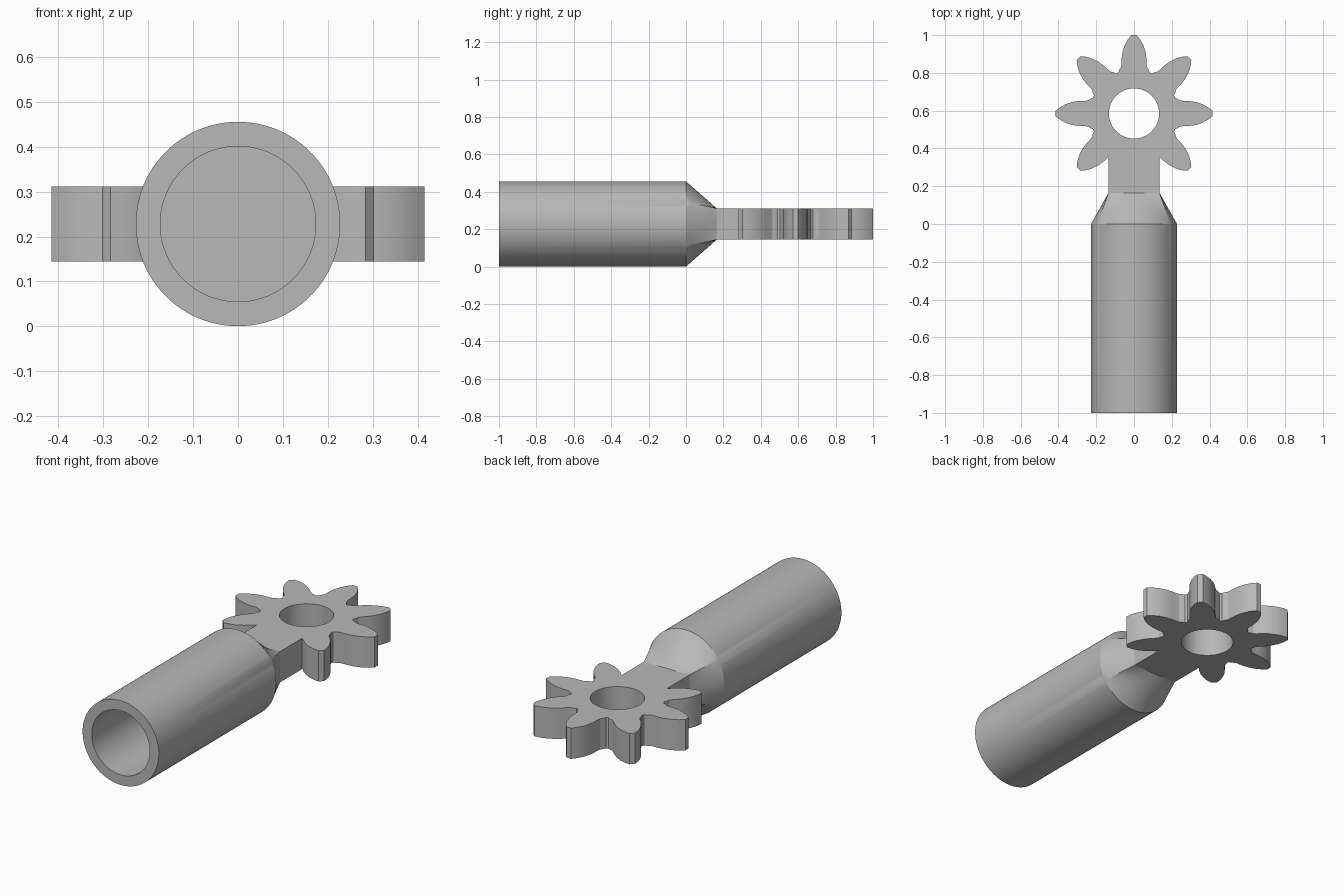
import bpy, bmesh
from math import sin, cos, pi, radians, atan2
from mathutils import Vector

cube = bpy.data.objects.get("Cube")
if cube:
    bpy.data.objects.remove(cube, do_unlink=True)

AXIS_Z = 0.228            # height of the shaft axis
R_OUT, R_BORE = 0.2275, 0.173
HALF_W, HALF_H = 0.135, 0.083   # neck cross-section
NECK_Y, GEAR_Y = 0.165, 0.585

grey = bpy.data.materials.new("plain grey")
grey.use_nodes = True
grey.diffuse_color = (0.48, 0.48, 0.48, 1)
grey.node_tree.nodes["Principled BSDF"].inputs["Base Color"].default_value = grey.diffuse_color


def finish(obj):
    obj.data.materials.clear()
    obj.data.materials.append(grey)
    bpy.ops.object.select_all(action='DESELECT')
    obj.select_set(True)
    bpy.context.view_layer.objects.active = obj
    bpy.ops.object.shade_smooth_by_angle(angle=radians(25))


# Hollow shaft whose round end blends into the rectangular neck
corner = atan2(HALF_H, HALF_W)
angles = sorted([2 * pi * i / 96 for i in range(96)]
                + [corner, pi - corner, pi + corner, 2 * pi - corner])


def circle(r):
    return [Vector((r * cos(a), r * sin(a))) for a in angles]


def rectangle():
    return [Vector((cos(a), sin(a))) * min(HALF_W / max(abs(cos(a)), 1e-6),
                                           HALF_H / max(abs(sin(a)), 1e-6)) for a in angles]


sections = [(0, circle(R_BORE)), (-1, circle(R_BORE)), (-1, circle(R_OUT)), (0, circle(R_OUT))]
BANDS = 6
for k in range(1, BANDS + 1):
    t = k / BANDS
    sections.append((NECK_Y * t, [p.lerp(q, t) for p, q in zip(circle(R_OUT), rectangle())]))

bm = bmesh.new()
rings = [[bm.verts.new((p.x, y, AXIS_Z + p.y)) for p in pts] for y, pts in sections]
n = len(angles)
for low, high in zip(rings, rings[1:]):
    for i in range(n):
        j = (i + 1) % n
        bm.faces.new((low[i], low[j], high[j], high[i]))
bm.faces.new(rings[0])    # bottom of the bore
bm.faces.new(rings[-1])   # end hidden against the neck
bmesh.ops.recalc_face_normals(bm, faces=bm.faces)
mesh = bpy.data.meshes.new("hollow_shaft")
bm.to_mesh(mesh)
bm.free()
shaft = bpy.data.objects.new("hollow_shaft", mesh)
bpy.context.collection.objects.link(shaft)
finish(shaft)

# Gear plate: seven teeth, with the neck in place of the eighth
ROOT = [(0.217, 0.083), (0.233, 0.077), (0.244, 0.069)]
FLANK = [(0.262, 0.066), (0.29, 0.066), (0.325, 0.061), (0.36, 0.05), (0.39, 0.034), (0.415, 0.014)]
outline = [(-HALF_W, NECK_Y), (HALF_W, NECK_Y), (HALF_W, 0.355)]
for k in range(7):
    a = radians(-45 + 45 * k)
    rising = FLANK if k == 0 else ROOT + FLANK
    falling = FLANK if k == 6 else ROOT + FLANK
    side = [(r, -w) for r, w in rising] + [(r, w) for r, w in reversed(falling)]
    outline += [(r * cos(a) - w * sin(a), GEAR_Y + r * sin(a) + w * cos(a)) for r, w in side]
outline.append((-HALF_W, 0.355))
hole = [(0.133 * cos(2 * pi * i / 64), GEAR_Y + 0.133 * sin(2 * pi * i / 64)) for i in range(64)]

curve = bpy.data.curves.new("gear_plate", 'CURVE')
curve.dimensions = '2D'
curve.fill_mode = 'BOTH'
curve.extrude = HALF_H
for loop in (outline, hole):
    spline = curve.splines.new('POLY')
    spline.points.add(len(loop) - 1)
    for point, (x, y) in zip(spline.points, loop):
        point.co = (x, y, 0, 1)
    spline.use_cyclic_u = True
gear = bpy.data.objects.new("gear_plate", curve)
gear.location.z = AXIS_Z
bpy.context.collection.objects.link(gear)
bpy.ops.object.select_all(action='DESELECT')
gear.select_set(True)
bpy.context.view_layer.objects.active = gear
bpy.ops.object.convert(target='MESH')
gear = bpy.context.view_layer.objects.active

# Weld the caps to the walls so the shading is continuous
bm = bmesh.new()
bm.from_mesh(gear.data)
bmesh.ops.remove_doubles(bm, verts=bm.verts, dist=0.0005)
bmesh.ops.recalc_face_normals(bm, faces=bm.faces)
bm.to_mesh(gear.data)
bm.free()
finish(gear)
